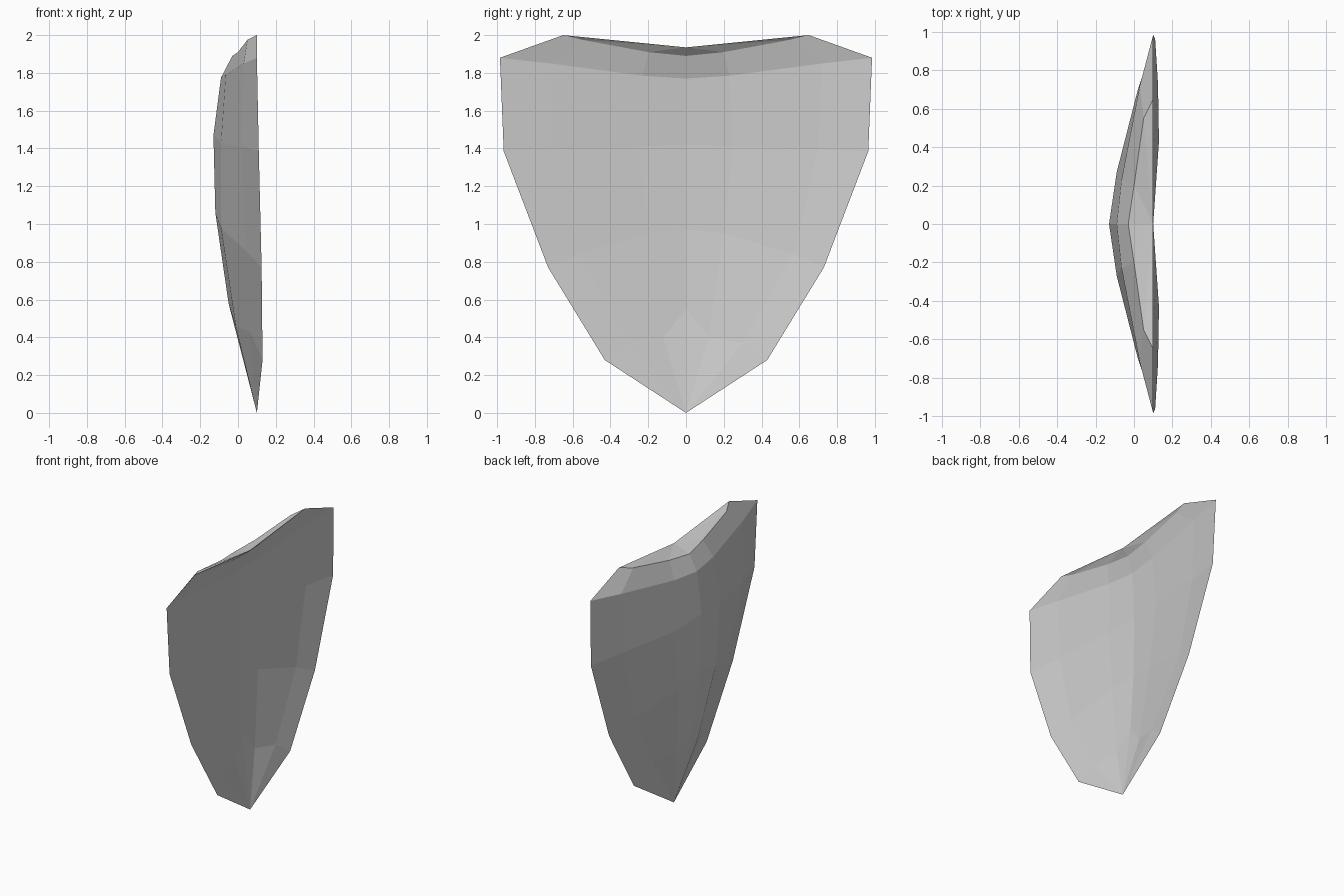
import bpy
import bmesh

cube = bpy.data.objects.get("Cube")
if cube:
    bpy.data.objects.remove(cube, do_unlink=True)

grey = bpy.data.materials.new("plain grey")
grey.use_nodes = True
colour = (0.6, 0.6, 0.6, 1)
grey.diffuse_color = colour
grey.node_tree.nodes["Principled BSDF"].inputs["Base Color"].default_value = colour

# Half of the bowed front: each row runs from the centre ridge to the outer rim
front_rows = [
    [(-.03, 0, 1.89), (0, .2, 1.91), (.05, .55, 1.975), (.1, .65, 2)],
    [(-.09, 0, 1.775), (-.065, .23, 1.79), (.03, .72, 1.85), (.1, .985, 1.88)],
    [(-.13, 0, 1.47), (-.09, .27, 1.43), (.02, .7, 1.41), (.11, .965, 1.385)],
    [(-.12, 0, 1.06), (-.09, .22, .98), (.04, .55, .86), (.125, .73, .77)],
    [(-.05, 0, .58), (-.01, .12, .45), (.065, .3, .43), (.13, .43, .28)],
]
# Half of the shallow hollow behind it, sharing the same rim
back_rows = [
    [(.055, 0, 1.89), (.065, .2, 1.91), (.085, .55, 1.975)],
    [(.015, 0, 1.77), (.028, .23, 1.785), (.07, .72, 1.85)],
    [(0, 0, 1.42), (.015, .25, 1.41), (.07, .7, 1.395)],
    [(.005, 0, .97), (.025, .2, .95), (.08, .57, .84)],
    [(.03, 0, .55), (.055, .12, .4), (.1, .3, .37)],
]

bm = bmesh.new()
top_notch = bm.verts.new((.1, 0, 1.935))
tip = bm.verts.new((.1, 0, 0))


def add_skin(grid, flip):
    """Skin the rows, with fans closing the top lip and the pointed bottom."""
    def face(*verts):
        bm.faces.new(verts[::-1] if flip else verts)

    columns = range(len(grid[0]) - 1)
    for upper, lower in zip(grid, grid[1:]):
        for i in columns:
            face(upper[i], upper[i + 1], lower[i + 1], lower[i])
    for i in columns:
        face(top_notch, grid[0][i + 1], grid[0][i])
        face(grid[-1][i], grid[-1][i + 1], tip)


front = [[bm.verts.new(p) for p in row] for row in front_rows]
back = [[bm.verts.new(p) for p in row] + [outer[-1]]
        for row, outer in zip(back_rows, front)]
add_skin(front, False)
add_skin(back, True)

mesh = bpy.data.meshes.new("shield_plate")
bm.to_mesh(mesh)
bm.free()
mesh.materials.append(grey)
plate = bpy.data.objects.new("shield_plate", mesh)
bpy.context.collection.objects.link(plate)

# Mirror the half across the centre ridge
mirror = plate.modifiers.new("Mirror", "MIRROR")
mirror.use_axis = (False, True, False)
mirror.use_clip = True
